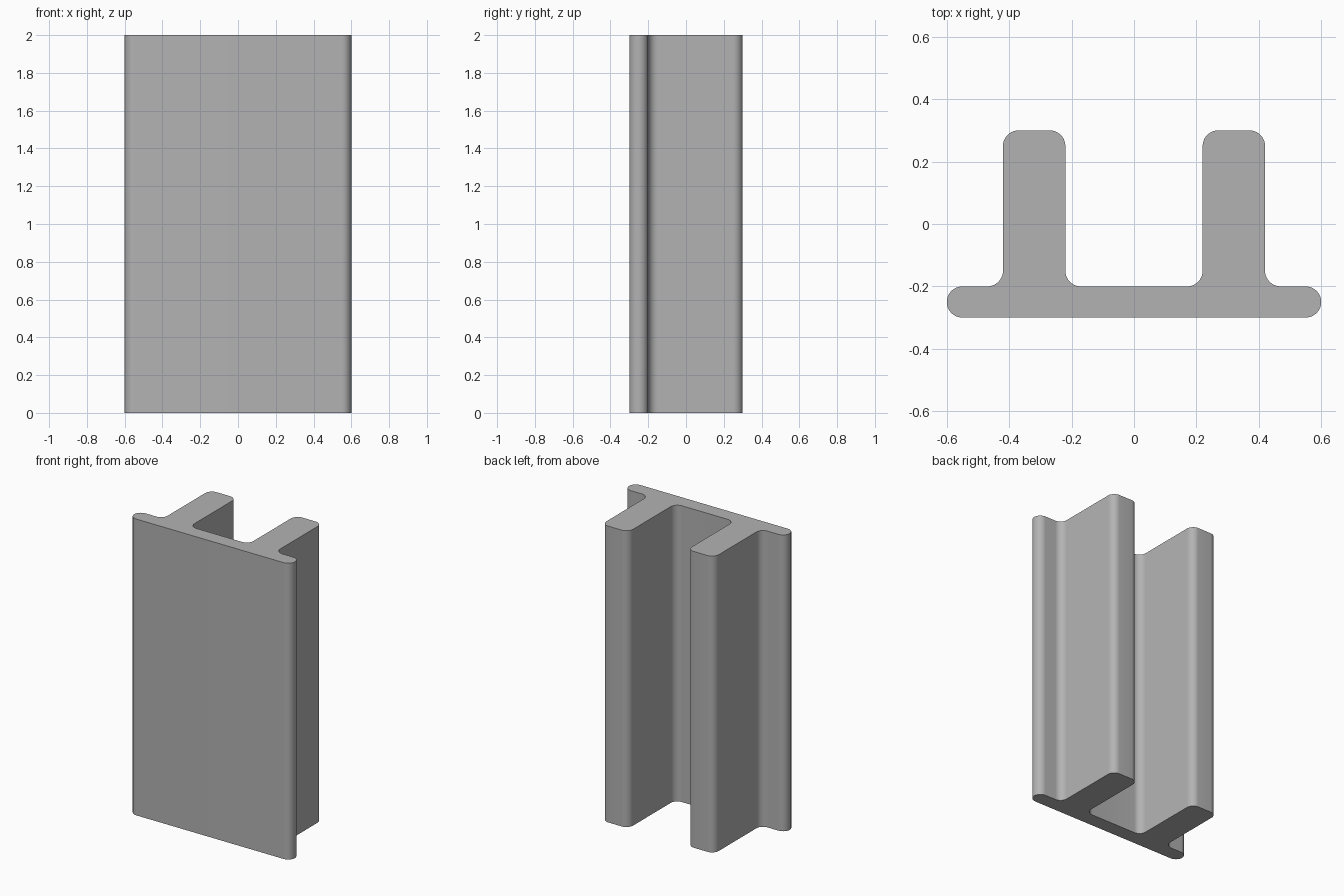
import bpy
import bmesh
import math
from mathutils import Vector

cube = bpy.data.objects.get("Cube")
if cube:
    bpy.data.objects.remove(cube, do_unlink=True)

HEIGHT = 2.0
RADIUS = 0.05
STEPS = 10

# Plain grey metal
grey = bpy.data.materials.new("grey_metal")
grey.use_nodes = True
colour = (0.45, 0.45, 0.45, 1)
grey.diffuse_color = colour
grey.node_tree.nodes["Principled BSDF"].inputs["Base Color"].default_value = colour


def round_corners(corners):
    """Replace each corner, inner or outer, with a tangent quarter arc."""
    points = []
    for i, corner in enumerate(corners):
        to_prev = (corners[i - 1] - corner).normalized()
        to_next = (corners[(i + 1) % len(corners)] - corner).normalized()
        centre = corner + RADIUS * (to_prev + to_next)
        for s in range(STEPS + 1):
            a = math.pi / 2 * s / STEPS
            p = centre - RADIUS * (to_next * math.cos(a) + to_prev * math.sin(a))
            # the flange ends are full half circles, so their arcs share a point
            if not points or (p - points[-1]).length > 1e-4:
                points.append(p)
    return points


# Cross-section: flat plate with two ribs behind it, right half mirrored
half = [Vector(c) for c in ((0.6, -0.3), (0.6, -0.2), (0.42, -0.2),
                            (0.42, 0.3), (0.22, 0.3), (0.22, -0.2))]
outline = round_corners(half + [Vector((-c.x, c.y)) for c in reversed(half)])
if (outline[0] - outline[-1]).length < 1e-4:
    outline.pop()

# Extrude the section upward
bm = bmesh.new()
base = bm.faces.new([bm.verts.new((p.x, p.y, 0)) for p in outline])
top = bmesh.ops.extrude_face_region(bm, geom=[base], use_keep_orig=True)["geom"]
bmesh.ops.translate(bm, vec=(0, 0, HEIGHT),
                    verts=[g for g in top if isinstance(g, bmesh.types.BMVert)])
bmesh.ops.recalc_face_normals(bm, faces=bm.faces)
mesh = bpy.data.meshes.new("ribbed_profile")
bm.to_mesh(mesh)
bm.free()
mesh.materials.append(grey)

profile = bpy.data.objects.new("ribbed_profile", mesh)
bpy.context.collection.objects.link(profile)
bpy.ops.object.select_all(action="DESELECT")
profile.select_set(True)
bpy.context.view_layer.objects.active = profile
bpy.ops.object.shade_smooth_by_angle(angle=math.radians(30))
